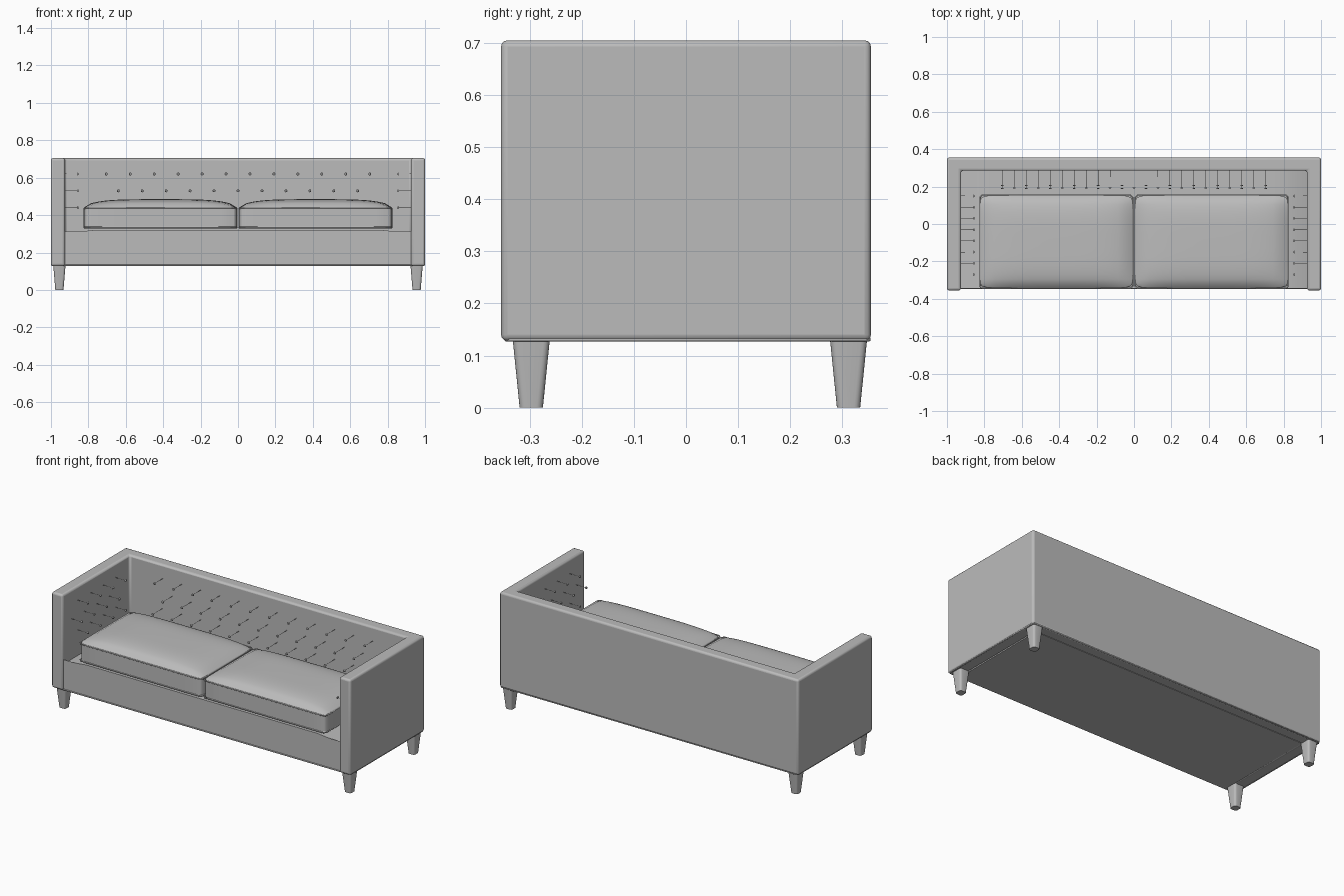
import bpy, bmesh
from math import radians
from mathutils import Vector, Matrix

cube = bpy.data.objects.get("Cube")
if cube:
    bpy.data.objects.remove(cube, do_unlink=True)

GREY = (0.5, 0.5, 0.5, 1)
mat = bpy.data.materials.new("soft grey")
mat.use_nodes = True
mat.diffuse_color = GREY
mat.node_tree.nodes["Principled BSDF"].inputs["Base Color"].default_value = GREY


def finish(name, bm, bevel=0, segments=3):
    bmesh.ops.recalc_face_normals(bm, faces=bm.faces)
    mesh = bpy.data.meshes.new(name)
    bm.to_mesh(mesh)
    bm.free()
    obj = bpy.data.objects.new(name, mesh)
    bpy.context.collection.objects.link(obj)
    mesh.materials.append(mat)
    if bevel:
        mod = obj.modifiers.new("soft edges", 'BEVEL')
        mod.width, mod.segments = bevel, segments
        mod.limit_method, mod.angle_limit = 'ANGLE', radians(40)
    bpy.ops.object.select_all(action='DESELECT')
    obj.select_set(True)
    bpy.context.view_layer.objects.active = obj
    bpy.ops.object.shade_smooth_by_angle(angle=radians(40))
    return obj


def box(lo, hi, cuts=0):
    bm = bmesh.new()
    bmesh.ops.create_cube(bm, size=1)
    if cuts:
        bmesh.ops.subdivide_edges(bm, edges=bm.edges, cuts=cuts, use_grid_fill=True)
    lo, hi = Vector(lo), Vector(hi)
    for v in bm.verts:
        v.co = Vector([a + (b - a) * (t + 0.5) for a, b, t in zip(lo, hi, v.co)])
    return bm


def piping(name, points, z, radius):
    curve = bpy.data.curves.new(name, 'CURVE')
    curve.dimensions = '3D'
    curve.bevel_depth, curve.bevel_resolution = radius, 2
    spline = curve.splines.new('POLY')
    spline.points.add(len(points) - 1)
    for p, (x, y) in zip(spline.points, points):
        p.co = (x, y, z, 1)
    spline.use_cyclic_u = True
    curve.materials.append(mat)
    bpy.context.collection.objects.link(bpy.data.objects.new(name, curve))


def rounded_rect(x0, x1, y0, y1, c):
    return [(x0 + c, y0), (x1 - c, y0), (x1, y0 + c), (x1, y1 - c),
            (x1 - c, y1), (x0 + c, y1), (x0, y1 - c), (x0, y0 + c)]


# Arms and back as one U-shaped shell
BOTTOM, TOP = 0.128, 0.705
outline = [(-1, -0.355), (-1, 0.355), (1, 0.355), (1, -0.355),
           (0.925, -0.355), (0.925, 0.285), (-0.925, 0.285), (-0.925, -0.355)]
bm = bmesh.new()
face = bm.faces.new([bm.verts.new((x, y, BOTTOM)) for x, y in outline])
top = bmesh.ops.extrude_face_region(bm, geom=[face])["geom"]
bmesh.ops.translate(bm, vec=(0, 0, TOP - BOTTOM),
                    verts=[g for g in top if isinstance(g, bmesh.types.BMVert)])
finish("arms_and_back", bm, 0.012)
piping("bottom_piping", rounded_rect(-0.994, 0.994, -0.345, 0.351, 0.008), 0.131, 0.004)

# Padded seat base, sagging toward the arms and the front edge
bm = box((-0.925, -0.345, BOTTOM), (0.925, 0.29, 0.32), 23)
for v in bm.verts:
    if v.co.z > 0.319:
        v.co.z -= 0.035 * max(0, (abs(v.co.x) - 0.8) / 0.125) ** 1.5
finish("seat_base", bm, 0.022, 4)

# Two crowned seat cushions with piped edges
for side, x0, x1 in (("right", -0.826, -0.004), ("left", 0.004, 0.826)):
    y0, y1, z0, z1 = -0.345, 0.155, 0.328, 0.44
    bm = box((x0, y0, z0), (x1, y1, z1), 19)
    for v in bm.verts:
        u = (2 * v.co.x - x0 - x1) / (x1 - x0)
        w = (2 * v.co.y - y0 - y1) / (y1 - y0)
        if v.co.z > z1 - 0.001:
            v.co.z += 0.045 * max(0, (1 - u ** 4) * (1 - w ** 4)) ** 0.6
        v.co.x -= 0.012 * u * w ** 12 * u ** 12
        v.co.y -= 0.012 * w * u ** 12 * w ** 12
    finish(side + "_cushion", bm, 0.006, 2)
    for level, z in (("lower", z0 + 0.006), ("upper", z1 - 0.004)):
        piping(f"{side}_cushion_{level}_piping",
               rounded_rect(x0 + 0.003, x1 - 0.003, y0 + 0.001, y1, 0.012), z, 0.004)


# Tufting buttons on fine threads
def add_button(bm, pos, inward, depth):
    inward = Vector(inward)
    turn = inward.to_track_quat('Z', 'Y').to_matrix().to_4x4()
    for radius, length, shift in ((0.008, 0.006, 0), (0.0012, depth, -depth / 2)):
        place = Matrix.Translation(Vector(pos) + inward * shift) @ turn
        bmesh.ops.create_cone(bm, cap_ends=True, segments=10, radius1=radius,
                              radius2=radius * 0.7, depth=length, matrix=place)


back, arms = bmesh.new(), bmesh.new()
for row, (z, y) in enumerate(((0.62, 0.205), (0.53, 0.192), (0.44, 0.19))):
    count = 12 - row % 2
    for i in range(count):
        add_button(back, ((i - (count - 1) / 2) * 0.128, y, z), (0, -1, 0), 0.285 - y)
    for i in range(4):
        for s in (-1, 1):
            add_button(arms, (s * 0.855, -0.21 + 0.12 * i - 0.06 * (row % 2), z),
                       (-s, 0, 0), 0.07)
finish("back_buttons", back)
finish("arm_buttons", arms)

# Tapered legs
for end, y in (("front", -0.297), ("back", 0.312)):
    for side, x in (("right", -0.955), ("left", 0.955)):
        bm = box((-0.033, -0.036, 0), (0.033, 0.036, 0.135))
        for v in bm.verts:
            if v.co.z < 0.01:
                v.co.x *= 0.66
                v.co.y *= 0.62
        upright = [e for e in bm.edges if abs(e.verts[0].co.z - e.verts[1].co.z) > 0.1]
        bmesh.ops.bevel(bm, geom=upright, offset=0.012, segments=4,
                        profile=0.5, affect='EDGES')
        bmesh.ops.translate(bm, verts=bm.verts, vec=(x, y, 0))
        finish(f"{end}_{side}_leg", bm)
